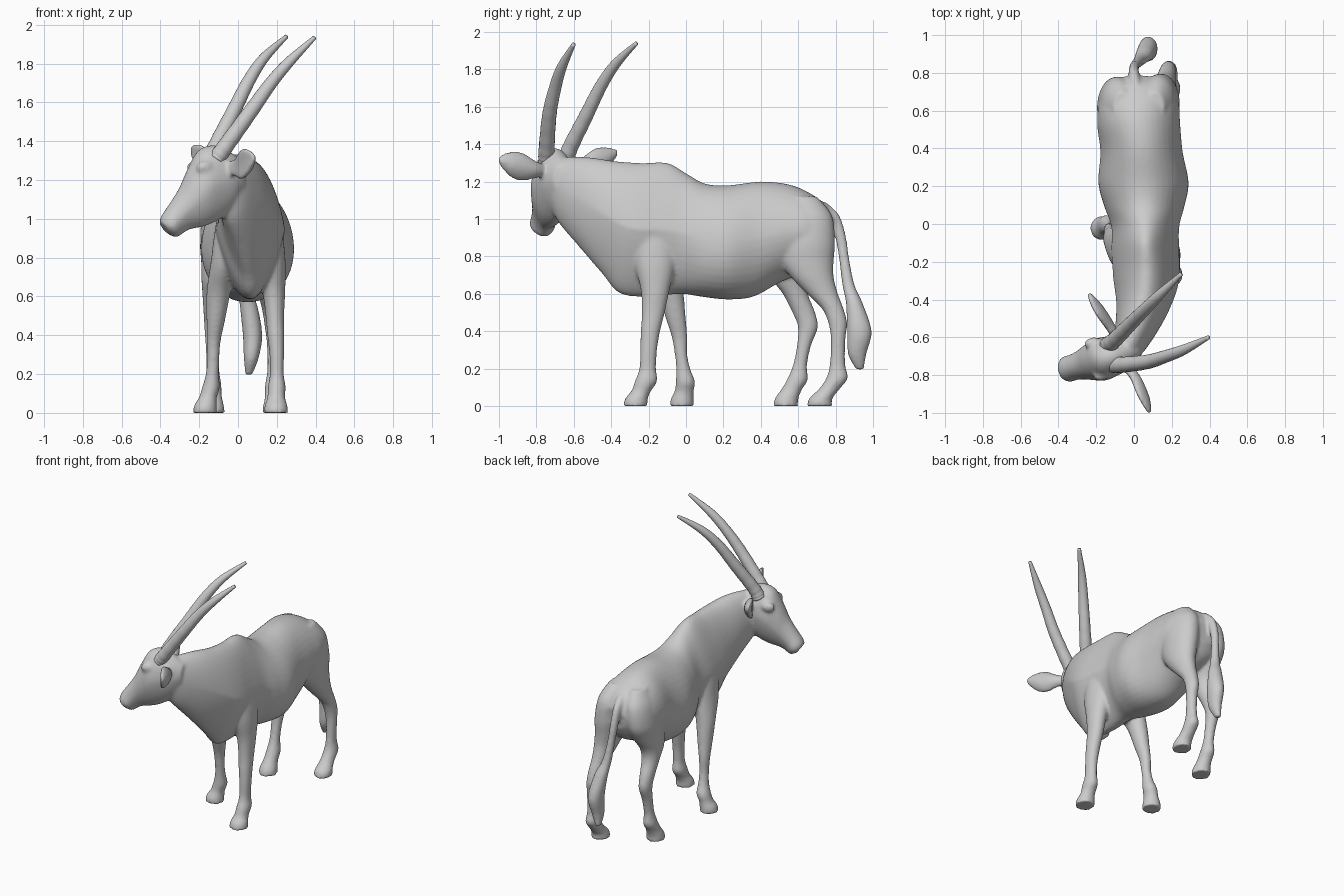
import bpy, bmesh, math
from mathutils import Vector as V


def spline(rows, steps):
    # Catmull-Rom through rows of any width
    out = []
    n = len(rows)
    for i in range(n - 1):
        p = [rows[max(0, min(n - 1, i + k))] for k in (-1, 0, 1, 2)]
        for s in range(steps):
            t = s / steps
            out.append([0.5 * (2 * b + (c - a) * t + (2 * a - 5 * b + 4 * c - d) * t * t
                               + (3 * b - a - 3 * c + d) * t ** 3) for a, b, c, d in zip(*p)])
    return out + [list(rows[-1])]


def loft(bm, rings, sides=32):
    # rings: (centre, side axis, up axis, (narrowing at top, at bottom), cup depth)
    loops = []
    for c, a, b, (kt, kb), cup in rings:
        loop = []
        for j in range(sides):
            t = 2 * math.pi * j / sides
            s = math.sin(t)
            off = a * (math.cos(t) * (1 - (kt if s > 0 else kb) * abs(s))) + b * s + cup * (s * s)
            loop.append(bm.verts.new(c + off))
        loops.append(loop)
    faces = [bm.faces.new(loops[0]), bm.faces.new(loops[-1])]
    for p, q in zip(loops, loops[1:]):
        for j in range(sides):
            m = (j + 1) % sides
            faces.append(bm.faces.new((p[j], p[m], q[m], q[j])))
    bmesh.ops.recalc_face_normals(bm, faces=faces)


O = V((0, 0, 0))
E = (0, 0)


def trunk(bm, rows):
    # x, y top, z top, y bottom, z bottom, half width, top and bottom narrowing
    rings = []
    for x, yt, zt, yb, zb, w, kt, kb in spline(rows, 5):
        top, bot = V((x, yt, zt)), V((x, yb, zb))
        rings.append(((top + bot) / 2, V((w, 0, 0)), (top - bot) / 2, (kt, kb), O))
    loft(bm, rings, 40)


def limb(bm, rows):
    # x, y, z, x radius, y radius with level rings
    loft(bm, [(V(r[:3]), V((r[3], 0, 0)), V((0, r[4], 0)), E, O) for r in spline(rows, 5)])


def tube(bm, rows, steps=10, ripple=0.0):
    # x, y, z, radius with rings square to the path
    pts = spline(rows, steps)
    rings = []
    for i, r in enumerate(pts):
        d = (V(pts[min(i + 1, len(pts) - 1)][:3]) - V(pts[max(i - 1, 0)][:3])).normalized()
        a = d.cross(V((0.3, -0.95, 0))).normalized()
        b = d.cross(a)
        rad = r[3] * (1 + ripple * math.sin(i * 1.6) * max(0, 1 - 1.4 * i / len(pts)))
        rings.append((V(r[:3]), a * rad, b * rad, E, O))
    loft(bm, rings, 20)


def finish(bm, name):
    me = bpy.data.meshes.new(name)
    bm.to_mesh(me)
    bm.free()
    for p in me.polygons:
        p.use_smooth = True
    ob = bpy.data.objects.new(name, me)
    bpy.context.collection.objects.link(ob)
    return ob


bm = bmesh.new()

# torso and neck
trunk(bm, [
    (-0.06, -0.74, 1.30, -0.72, 1.06, 0.06, 0, 0),
    (-0.03, -0.65, 1.33, -0.68, 0.98, 0.09, 0, 0.05),
    (0.02, -0.52, 1.33, -0.57, 0.85, 0.12, 0.05, 0.15),
    (0.055, -0.38, 1.31, -0.45, 0.71, 0.15, 0.15, 0.35),
    (0.065, -0.24, 1.30, -0.35, 0.60, 0.175, 0.25, 0.4),
    (0.06, -0.10, 1.30, -0.18, 0.585, 0.18, 0.35, 0.3),
    (0.06, 0.00, 1.245, -0.03, 0.60, 0.18, 0.25, 0.1),
    (0.055, 0.10, 1.19, 0.08, 0.585, 0.21, 0.12, -0.1),
    (0.05, 0.22, 1.18, 0.22, 0.57, 0.238, 0.1, -0.1),
    (0.04, 0.40, 1.20, 0.36, 0.585, 0.218, 0.08, 0),
    (0.025, 0.55, 1.185, 0.50, 0.66, 0.22, 0.05, 0.05),
    (0.025, 0.66, 1.14, 0.64, 0.72, 0.21, 0, 0.1),
    (0.025, 0.74, 1.08, 0.72, 0.77, 0.165, 0, 0.1),
    (0.03, 0.785, 1.00, 0.77, 0.85, 0.09, 0, 0)])

# head, turned towards -x: x top, z top, x bottom, z bottom, half width
side = V((0.28, -0.96, 0))
rings = []
for xt, zt, xb, zb, w in spline([
        (0.03, 1.29, 0.02, 1.12, 0.05), (-0.04, 1.345, -0.03, 1.05, 0.085),
        (-0.12, 1.38, -0.09, 1.0, 0.105), (-0.20, 1.355, -0.15, 0.97, 0.115),
        (-0.255, 1.26, -0.20, 0.955, 0.10), (-0.30, 1.16, -0.25, 0.945, 0.08),
        (-0.35, 1.08, -0.285, 0.925, 0.07), (-0.39, 1.02, -0.315, 0.905, 0.07),
        (-0.404, 0.985, -0.355, 0.918, 0.05)], 5):
    top = V((xt, -0.695 + 0.29 * (xt + 0.1), zt))
    bot = V((xb, -0.695 + 0.29 * (xb + 0.1), zb))
    rings.append(((top + bot) / 2, side * w, (top - bot) / 2, (0.0, 0.2), O))
loft(bm, rings)

# brows and eyes
for s in (-1, 1):
    c = V((-0.195, -0.715, 1.265)) + side * (0.09 * s)
    loft(bm, [(c + V((0, 0, 0.035 * math.cos(u))), side * (0.028 * math.sin(u)),
               V((0.045, 0.013, 0)) * math.sin(u), E, O)
              for u in [0.15 + 2.84 * i / 8 for i in range(9)]], 16)

# ears: x, y, z, thickness, height
for rows in ([(-0.05, -0.75, 1.26, 0.025, 0.03), (0.0, -0.80, 1.265, 0.026, 0.048),
              (0.035, -0.87, 1.28, 0.028, 0.078), (0.065, -0.94, 1.295, 0.024, 0.065),
              (0.085, -1.0, 1.315, 0.01, 0.02)],
             [(-0.09, -0.60, 1.27, 0.025, 0.03), (-0.12, -0.55, 1.28, 0.026, 0.048),
              (-0.165, -0.48, 1.30, 0.028, 0.078), (-0.205, -0.42, 1.325, 0.024, 0.062),
              (-0.24, -0.365, 1.355, 0.01, 0.02)]):
    d = (V(rows[-1][:3]) - V(rows[0][:3])).normalized()
    a = d.cross(V((0, 0, 1))).normalized()
    if a.x > 0:
        a = -a
    loft(bm, [(V(r[:3]), a * r[3], V((0, 0, r[4])), E, a * (r[4] * 0.3))
              for r in spline(rows, 5)], 24)

# front legs with shoulders
limb(bm, [(0.12, -0.14, 1.12, 0.03, 0.05), (0.15, -0.165, 0.97, 0.07, 0.10),
          (0.172, -0.165, 0.78, 0.073, 0.11),
          (0.185, -0.165, 0.62, 0.058, 0.077), (0.19, -0.175, 0.50, 0.048, 0.062),
          (0.195, -0.19, 0.40, 0.044, 0.052), (0.20, -0.20, 0.30, 0.038, 0.046),
          (0.20, -0.205, 0.20, 0.036, 0.045), (0.20, -0.213, 0.135, 0.046, 0.06),
          (0.197, -0.24, 0.08, 0.046, 0.053), (0.196, -0.265, 0.04, 0.058, 0.061),
          (0.196, -0.27, 0, 0.064, 0.065)])
limb(bm, [(0.0, -0.13, 1.12, 0.03, 0.05), (-0.045, -0.15, 0.97, 0.065, 0.10),
          (-0.07, -0.13, 0.78, 0.07, 0.11), (-0.10, -0.085, 0.62, 0.062, 0.072),
          (-0.115, -0.055, 0.47, 0.047, 0.054),
          (-0.125, -0.035, 0.37, 0.036, 0.042), (-0.128, -0.027, 0.28, 0.032, 0.034),
          (-0.132, -0.015, 0.20, 0.034, 0.038), (-0.14, -0.003, 0.13, 0.046, 0.052),
          (-0.155, -0.01, 0.08, 0.046, 0.051), (-0.168, -0.02, 0.04, 0.058, 0.061),
          (-0.17, -0.023, 0, 0.062, 0.065)])

# hind legs with rounded haunches
limb(bm, [(0.11, 0.62, 1.12, 0.05, 0.08), (0.125, 0.64, 1.02, 0.09, 0.14),
          (0.14, 0.64, 0.88, 0.1, 0.157), (0.148, 0.645, 0.78, 0.09, 0.145),
          (0.158, 0.675, 0.69, 0.075, 0.115), (0.165, 0.73, 0.60, 0.058, 0.083),
          (0.173, 0.785, 0.52, 0.047, 0.058), (0.18, 0.812, 0.44, 0.042, 0.05),
          (0.185, 0.813, 0.35, 0.036, 0.039), (0.185, 0.81, 0.22, 0.034, 0.042),
          (0.185, 0.808, 0.15, 0.045, 0.058), (0.185, 0.765, 0.09, 0.046, 0.056),
          (0.187, 0.72, 0.04, 0.057, 0.063), (0.187, 0.715, 0, 0.062, 0.067)])
limb(bm, [(-0.06, 0.62, 1.12, 0.05, 0.08), (-0.08, 0.63, 1.02, 0.09, 0.14),
          (-0.10, 0.62, 0.88, 0.095, 0.155), (-0.105, 0.585, 0.78, 0.085, 0.14),
          (-0.118, 0.56, 0.68, 0.07, 0.10), (-0.125, 0.585, 0.60, 0.058, 0.068),
          (-0.13, 0.63, 0.50, 0.047, 0.061), (-0.13, 0.652, 0.42, 0.042, 0.053),
          (-0.13, 0.63, 0.32, 0.036, 0.038), (-0.13, 0.61, 0.22, 0.034, 0.038),
          (-0.13, 0.595, 0.14, 0.045, 0.056), (-0.13, 0.565, 0.09, 0.046, 0.056),
          (-0.13, 0.538, 0.04, 0.057, 0.063), (-0.13, 0.533, 0, 0.062, 0.067)])

# tail with tuft
limb(bm, [(0.01, 0.72, 1.09, 0.02, 0.03), (0.0, 0.785, 1.02, 0.027, 0.035),
          (0.0, 0.825, 0.91, 0.027, 0.03), (0.01, 0.845, 0.79, 0.026, 0.028),
          (0.03, 0.868, 0.65, 0.032, 0.033), (0.055, 0.90, 0.55, 0.046, 0.045),
          (0.075, 0.927, 0.40, 0.05, 0.066), (0.068, 0.915, 0.28, 0.038, 0.05),
          (0.055, 0.93, 0.195, 0.018, 0.022)])

# fuse the parts into one smooth skin
body = finish(bm, "antelope_body")
rm = body.modifiers.new("fuse", 'REMESH')
rm.mode = 'VOXEL'
rm.voxel_size = 0.01
rm.use_smooth_shade = True
sm = body.modifiers.new("soften", 'SMOOTH')
sm.factor = 0.5
sm.iterations = 9

# horns
for name, rows in (
        ("left_horn", [(-0.14, -0.64, 1.31, 0.044), (-0.11, -0.62, 1.38, 0.042),
                       (-0.025, -0.535, 1.55, 0.038), (0.055, -0.455, 1.71, 0.033),
                       (0.135, -0.375, 1.83, 0.026), (0.25, -0.265, 1.94, 0.011)]),
        ("right_horn", [(-0.11, -0.745, 1.31, 0.044), (-0.06, -0.745, 1.38, 0.042),
                        (0.07, -0.73, 1.56, 0.038), (0.17, -0.70, 1.70, 0.033),
                        (0.265, -0.665, 1.81, 0.027), (0.395, -0.6, 1.935, 0.011)])):
    bm = bmesh.new()
    tube(bm, rows, 10, 0.03)
    finish(bm, name)
